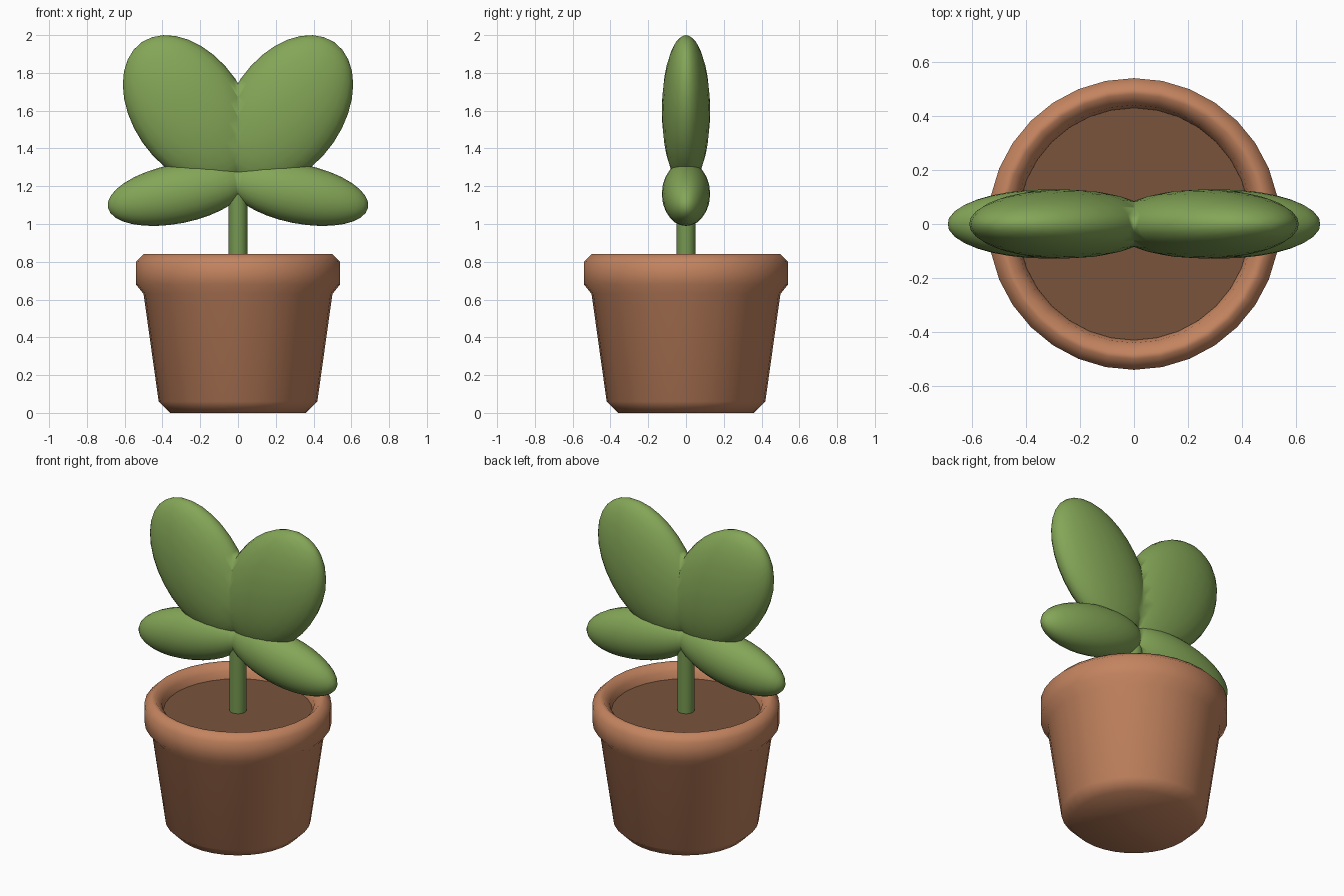
import bpy, bmesh, math
from mathutils import Matrix

if "Cube" in bpy.data.objects:
    bpy.data.objects.remove(bpy.data.objects["Cube"])


def material(name, rgb):
    m = bpy.data.materials.new(name)
    m.diffuse_color = (*rgb, 1)
    m.use_nodes = True
    m.node_tree.nodes["Principled BSDF"].inputs["Base Color"].default_value = m.diffuse_color
    return m


TERRACOTTA = material("terracotta", (0.55, 0.23, 0.115))
EARTH = material("earth", (0.19, 0.088, 0.044))
LEAF = material("leaf_green", (0.23, 0.38, 0.095))
STEM = material("stem_green", (0.18, 0.31, 0.08))


def finish(bm, name, mat, angle=60):
    bmesh.ops.recalc_face_normals(bm, faces=bm.faces)
    me = bpy.data.meshes.new(name)
    bm.to_mesh(me)
    bm.free()
    ob = bpy.data.objects.new(name, me)
    bpy.context.collection.objects.link(ob)
    me.materials.append(mat)
    bpy.ops.object.select_all(action='DESELECT')
    ob.select_set(True)
    bpy.context.view_layer.objects.active = ob
    bpy.ops.object.shade_smooth_by_angle(angle=math.radians(angle))
    return ob


def lathe(name, profile, mat, segments=32):
    bm = bmesh.new()
    verts = [bm.verts.new((r, 0, z)) for r, z in profile]
    edges = [bm.edges.new(p) for p in zip(verts, verts[1:])]
    bmesh.ops.spin(bm, geom=verts + edges, cent=(0, 0, 0), axis=(0, 0, 1),
                   angle=2 * math.pi, steps=segments, use_merge=True)
    bmesh.ops.remove_doubles(bm, verts=bm.verts, dist=1e-4)
    return finish(bm, name, mat)


def leaf_pair(name, x, z, width, length, lean):
    # flattened ellipsoid leaning outwards, mirrored across x = 0
    bm = bmesh.new()
    m = (Matrix.Translation((x, 0, z))
         @ Matrix.Rotation(math.radians(lean), 4, 'Y')
         @ Matrix.Diagonal((width, 0.128, length, 1)))
    bmesh.ops.create_uvsphere(bm, u_segments=24, v_segments=16, radius=1, matrix=m)
    ob = finish(bm, name, LEAF)
    mod = ob.modifiers.new("mirror", 'MIRROR')
    mod.use_axis[0] = True
    mod.use_bisect_axis[0] = True
    return ob


# pot with a thick rolled rim
lathe("pot", [(0, 0), (0.36, 0), (0.42, 0.06), (0.50, 0.63), (0.54, 0.68),
              (0.54, 0.80), (0.50, 0.84), (0.48, 0.84), (0.44, 0.80),
              (0.428, 0.74)], TERRACOTTA)

# soil disc
lathe("soil", [(0, 0.70), (0.43, 0.70), (0.43, 0.757), (0, 0.757)], EARTH)

# stem
lathe("stem", [(0, 0.72), (0.05, 0.72), (0.05, 1.25), (0, 1.25)], STEM, 16)

# leaves
leaf_pair("upper_leaves", 0.26, 1.60, 0.298, 0.44, 34.5)
leaf_pair("lower_leaves", 0.32, 1.16, 0.157, 0.376, 101.2)
